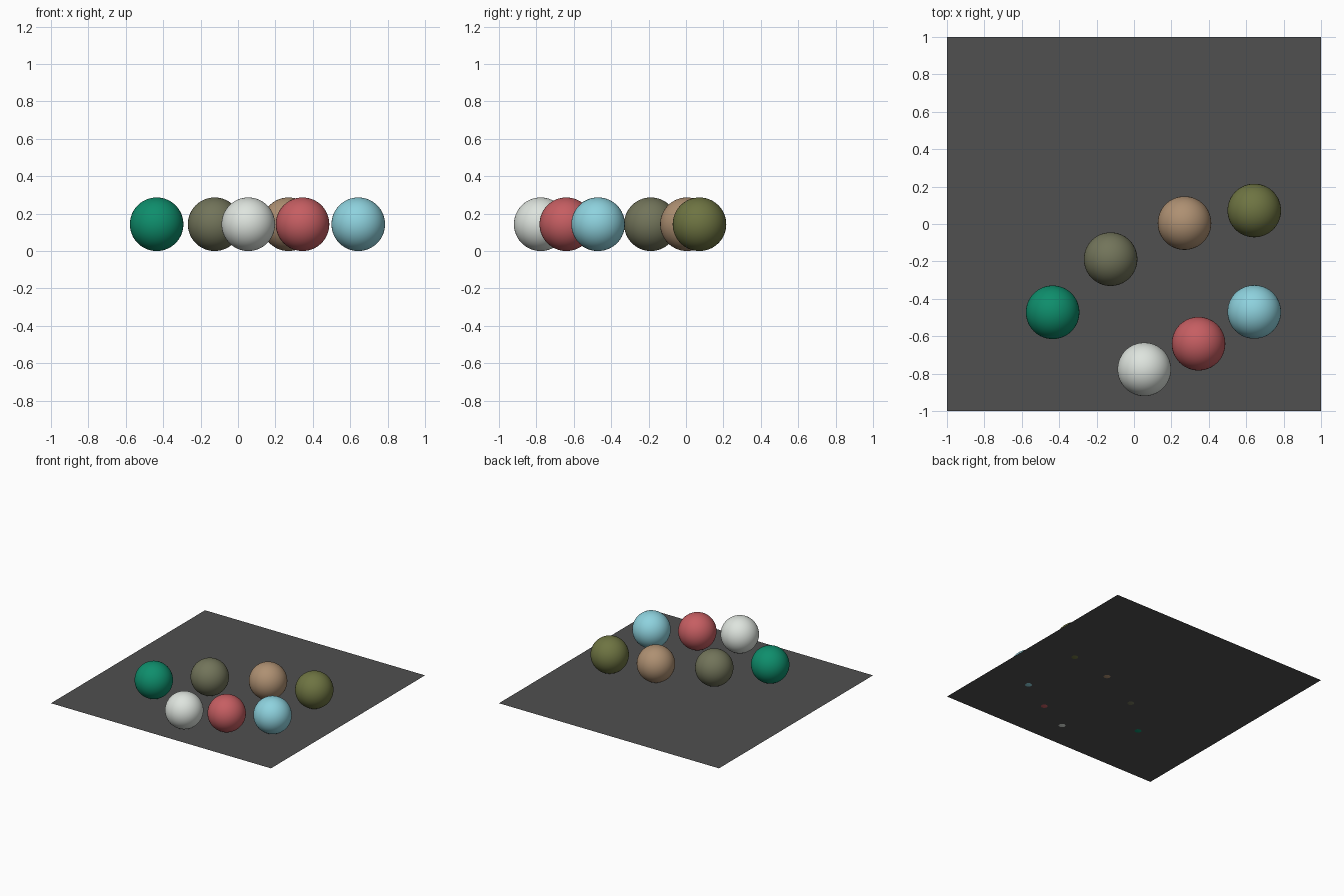
import bpy

if "Cube" in bpy.data.objects:
    bpy.data.objects.remove(bpy.data.objects["Cube"])

R = 0.1432  # ball radius


def material(name, rgb):
    """Flat colour from 0-255 sRGB, stored as linear."""
    lin = [((c / 255 + 0.055) / 1.055) ** 2.4 if c > 10 else c / 255 / 12.92 for c in rgb]
    m = bpy.data.materials.new(name)
    m.diffuse_color = (*lin, 1)
    m.use_nodes = True
    m.node_tree.nodes["Principled BSDF"].inputs["Base Color"].default_value = m.diffuse_color
    return m


# Square floor sheet, the balls dip very slightly through it
bpy.ops.mesh.primitive_plane_add(size=2, location=(0, 0, 0.0024))
floor = bpy.context.object
floor.name = "floor_sheet"
floor.data.materials.append(material("dark grey", (80, 80, 80)))

# Seven balls: name, x, y, colour
balls = [
    ("green", -0.435, -0.472, (14, 142, 108)),
    ("grey olive", -0.125, -0.188, (114, 116, 90)),
    ("tan", 0.270, 0.005, (174, 144, 114)),
    ("olive", 0.643, 0.072, (110, 116, 66)),
    ("light blue", 0.643, -0.470, (142, 210, 222)),
    ("red", 0.345, -0.640, (198, 94, 98)),
    ("off white", 0.055, -0.777, (222, 228, 222)),
]
for name, x, y, rgb in balls:
    bpy.ops.mesh.primitive_uv_sphere_add(segments=64, ring_count=32, radius=R, location=(x, y, R))
    ball = bpy.context.object
    ball.name = name.replace(" ", "_") + "_ball"
    ball.data.materials.append(material(name, rgb))
    bpy.ops.object.shade_smooth()
